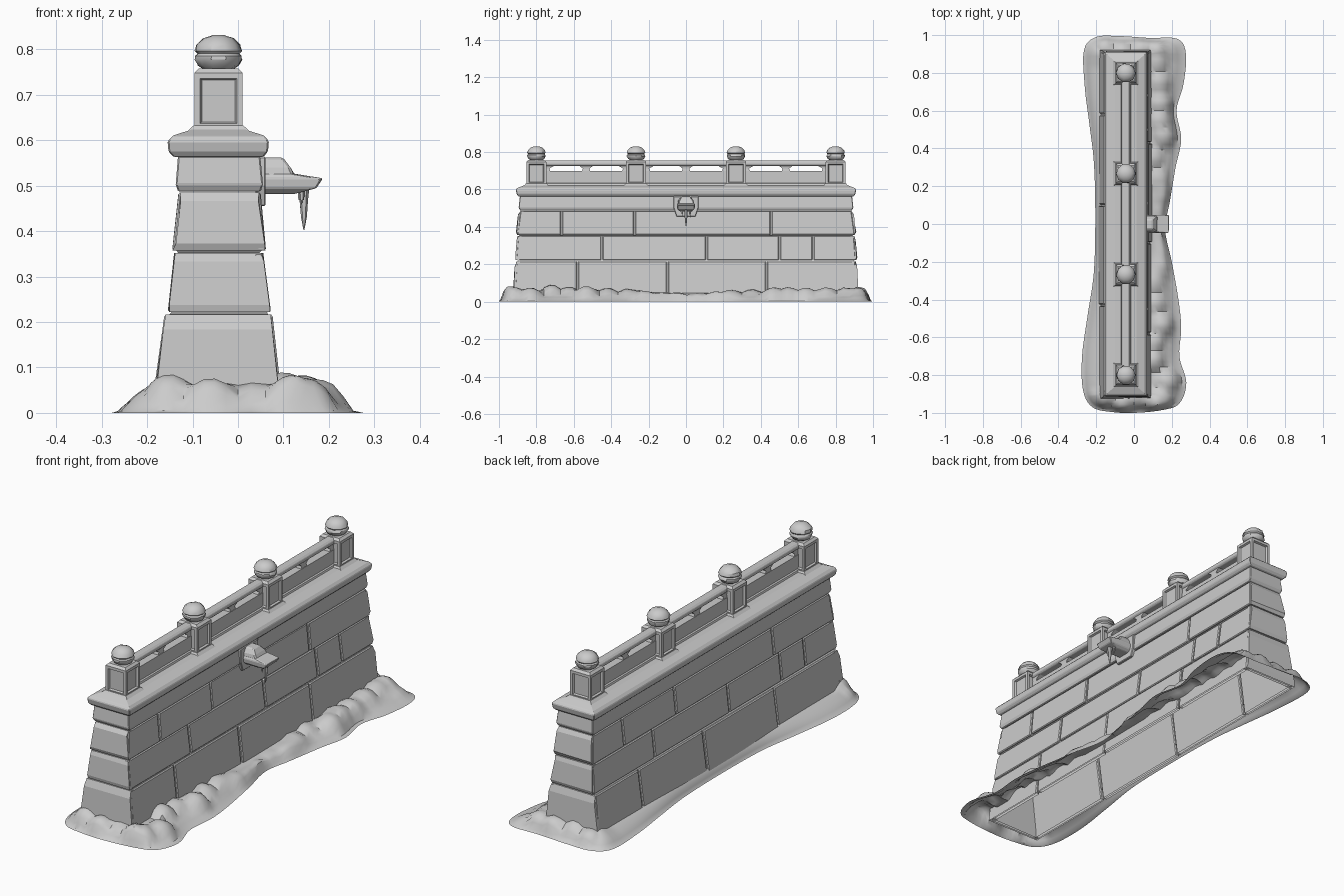
import bpy, bmesh, math, random
from mathutils import Vector

random.seed(4)
cube = bpy.data.objects.get("Cube")
if cube:
    bpy.data.objects.remove(cube)

stone = bpy.data.materials.new("pale_stone")
stone.use_nodes = True
stone.diffuse_color = (0.6, 0.6, 0.6, 1)
stone.node_tree.nodes["Principled BSDF"].inputs["Base Color"].default_value = (0.6, 0.6, 0.6, 1)

AXIS = -0.043      # centre line of the wall in x


def finish(name, bm, bevel=0.0, smooth=False):
    bmesh.ops.recalc_face_normals(bm, faces=bm.faces)
    mesh = bpy.data.meshes.new(name)
    bm.to_mesh(mesh)
    bm.free()
    mesh.materials.append(stone)
    obj = bpy.data.objects.new(name, mesh)
    bpy.context.collection.objects.link(obj)
    if bevel:
        mod = obj.modifiers.new("worn_edges", 'BEVEL')
        mod.width = bevel
        mod.segments = 1
    if smooth:
        bpy.ops.object.select_all(action='DESELECT')
        obj.select_set(True)
        bpy.context.view_layer.objects.active = obj
        bpy.ops.object.shade_smooth_by_angle(angle=math.radians(35))
    return obj


def loft(rings, bottom=True, jitter=0.0):
    """Stack of rectangles (x0, x1, y0, y1, z) joined into a solid."""
    bm = bmesh.new()
    loops = []
    for x0, x1, y0, y1, z in rings:
        corners = ((x0, y0), (x1, y0), (x1, y1), (x0, y1))
        loops.append([bm.verts.new((x + random.uniform(-jitter, jitter),
                                    y + random.uniform(-jitter, jitter), z))
                      for x, y in corners])
    for a, b in zip(loops, loops[1:]):
        for i in range(4):
            j = (i + 1) % 4
            bm.faces.new((a[i], a[j], b[j], b[i]))
    bm.faces.new(loops[-1])
    if bottom:
        bm.faces.new(loops[0][::-1])
    return bm


def box(cx, cy, hx, hy, z):
    return (cx - hx, cx + hx, cy - hy, cy + hy, z)


def lathe(profile, centre, sides, wobble=0.0):
    bm = bmesh.new()
    loops = []
    for r, z in profile:
        ring = []
        for i in range(sides):
            a = math.tau * i / sides
            k = r * (1 + random.uniform(-wobble, wobble))
            ring.append(bm.verts.new((centre[0] + k * math.cos(a), centre[1] + k * math.sin(a), z)))
        loops.append(ring)
    for a, b in zip(loops, loops[1:]):
        for i in range(sides):
            j = (i + 1) % sides
            bm.faces.new((a[i], a[j], b[j], b[i]))
    bm.faces.new(loops[-1])
    bm.faces.new(loops[0][::-1])
    return bm


# Courses: low and high rectangle as (left, right, half length, z), then joints
courses = [
    ((-0.19, 0.098, 0.918, 0.0), (-0.16, 0.074, 0.905, 0.216), (-0.58, -0.1, 0.43)),
    ((-0.154, 0.072, 0.908, 0.222), (-0.14, 0.055, 0.898, 0.352), (-0.45, 0.11, 0.5, 0.68)),
    ((-0.143, 0.06, 0.902, 0.357), (-0.129, 0.048, 0.885, 0.485), (-0.665, -0.275, 0.455)),
]

# Recessed core behind the joints, open underneath
inset = 0.008
core = [(l + inset, r - inset, inset - h, h - inset, z) for c in courses for l, r, h, z in c[:2]]
finish("wall_core", loft(core, bottom=False))

# Stone blocks on the two long sides and the two ends
GAP, DEPTH = 0.004, 0.02
for n, (low, high, joints) in enumerate(courses, 1):
    for side in (1, -1):
        cuts = [-1.0] + [side * j for j in joints][::side] + [1.0]
        for k, (a, b) in enumerate(zip(cuts, cuts[1:]), 1):
            shift = random.uniform(-0.002, 0.002)
            rings = []
            for l, r, h, z in (low, high):
                outer = (r if side > 0 else l) + shift
                inner = outer - side * DEPTH
                rings.append((min(outer, inner), max(outer, inner),
                              max(a + GAP, -h), min(b - GAP, h), z))
            label = "left" if side > 0 else "right"
            finish(f"{label}_block_{n}_{k}", loft(rings, bottom=n > 1), 0.004)
        # end block with a slightly bulging face
        rings = []
        for t in (0, 0.12, 0.85, 1):
            l, r, h, z = (p + (q - p) * t for p, q in zip(low, high))
            out = h + (0.008 if 0 < t < 1 else 0)
            ys = sorted((side * out, side * (h - DEPTH)))
            rings.append((l + 0.002, r - 0.002, ys[0], ys[1], z))
        finish(f"{'back' if side > 0 else 'front'}_end_block_{n}",
               loft(rings, bottom=n > 1, jitter=0.003))

# Frieze and projecting coping
finish("frieze", loft([(-0.132, 0.05, -0.886, 0.886, 0.487), (-0.137, 0.055, -0.895, 0.895, 0.503),
                       (-0.132, 0.049, -0.888, 0.888, 0.565)]), 0.003)
finish("coping", loft([(-0.142, 0.056, -0.896, 0.896, 0.563), (-0.153, 0.066, -0.905, 0.905, 0.575),
                       (-0.155, 0.068, -0.91, 0.91, 0.598), (-0.143, 0.057, -0.9, 0.9, 0.61),
                       (-0.1, 0.014, -0.86, 0.86, 0.624)]), 0.003)

# Piers with recessed panels, sloped footings and ball finials
piers = (-0.8, -0.267, 0.267, 0.8)
ball = [(0.026, 0.752), (0.044, 0.764), (0.051, 0.777), (0.05, 0.785), (0.045, 0.79),
        (0.051, 0.796), (0.047, 0.81), (0.033, 0.824), (0.012, 0.831)]
for i, y in enumerate(piers, 1):
    finish(f"pier_footing_{i}", loft([box(AXIS, y, 0.082, 0.074, 0.607), box(AXIS, y, 0.055, 0.056, 0.632)]))
    bm = loft([box(AXIS, y, 0.053, 0.053, 0.624), box(AXIS, y, 0.053, 0.053, 0.748),
               box(AXIS, y, 0.043, 0.043, 0.758)])
    bmesh.ops.recalc_face_normals(bm, faces=bm.faces)
    sides = [f for f in bm.faces if abs(f.normal.z) < 0.1]
    bmesh.ops.inset_individual(bm, faces=sides, thickness=0.018, depth=0)
    bmesh.ops.inset_individual(bm, faces=sides, thickness=0.005, depth=-0.009)
    finish(f"pier_{i}", bm)
    finish(f"ball_finial_{i}", lathe(ball, (AXIS, y), 10, 0.04), smooth=True)

# Balustrade bays: low panel, handrail, and small supports between them
for i, (a, b) in enumerate(zip(piers, piers[1:]), 1):
    mid, half = (a + b) / 2, (b - a) / 2 - 0.045
    finish(f"panel_{i}", loft([box(AXIS, mid, 0.03, half, 0.615), box(AXIS, mid, 0.024, half, 0.632),
                               box(AXIS, mid, 0.018, half, 0.636), box(AXIS, mid, 0.018, half, 0.7)]))
    finish(f"handrail_{i}", loft([box(AXIS, mid, 0.016, half, 0.726), box(AXIS, mid, 0.023, half, 0.733),
                                  box(AXIS, mid, 0.023, half, 0.747), box(AXIS, mid, 0.013, half, 0.756)]), 0.002)
    for k, (pos, wide) in enumerate(((mid - half, 0.03), (mid, 0.022), (mid + half, 0.03)), 1):
        finish(f"rail_support_{i}_{k}", loft([box(AXIS, pos, 0.016, wide, 0.698),
                                              box(AXIS, pos, 0.014, wide * 0.8, 0.712),
                                              box(AXIS, pos, 0.016, wide * 1.9, 0.73)]))

# Water spout with a back plate, snow cover and icicle
finish("spout_plate", loft([box(0.05, 0, 0.011, 0.05, 0.455), box(0.05, 0, 0.011, 0.066, 0.5),
                            box(0.05, 0, 0.011, 0.066, 0.564)]), 0.003)
finish("spout_trough", loft([(0.05, 0.125, -0.03, 0.03, 0.482), (0.05, 0.172, -0.044, 0.044, 0.494),
                             (0.05, 0.184, -0.05, 0.05, 0.516), (0.05, 0.12, -0.042, 0.042, 0.527)],
                            jitter=0.003), 0.003)
finish("spout_snow", loft([(0.05, 0.125, -0.046, 0.046, 0.518), (0.05, 0.118, -0.04, 0.04, 0.54),
                           (0.05, 0.1, -0.024, 0.024, 0.562)], jitter=0.004), 0.005)
for i, (x, y, r, tip) in enumerate(((0.145, 0.0, 0.012, 0.402), (0.138, 0.022, 0.007, 0.45),
                                    (0.14, -0.02, 0.007, 0.458)), 1):
    finish(f"icicle_{i}", lathe([(0.001, tip), (r * 0.55, tip + 0.03), (r * 0.75, 0.468), (r, 0.495)], (x, y), 6))

# Snow bank: wavy outline drawn in to the wall, raised by rounded lumps
outline = [Vector(p) for p in (
    (0.0, -1), (0.15, -0.985), (0.24, -0.95), (0.277, -0.84), (0.24, -0.7), (0.25, -0.55), (0.235, -0.4),
    (0.2, -0.2), (0.165, -0.03), (0.19, 0.12), (0.22, 0.3), (0.25, 0.45), (0.225, 0.6), (0.262, 0.74),
    (0.275, 0.9), (0.23, 0.98), (0.08, 0.985), (-0.08, 0.995), (-0.2, 0.99), (-0.265, 0.92), (-0.26, 0.72),
    (-0.235, 0.52), (-0.212, 0.32), (-0.205, 0.05), (-0.212, -0.25), (-0.245, -0.48), (-0.275, -0.7),
    (-0.27, -0.88), (-0.22, -0.97), (-0.12, -0.995))]
STEPS, RINGS = 5, 9
edge = []
for i in range(len(outline)):
    p0, p1, p2, p3 = (outline[(i + d) % len(outline)] for d in (-1, 0, 1, 2))
    for s in range(STEPS):
        t = s / STEPS
        edge.append(0.5 * (2 * p1 + (p2 - p0) * t + (2 * p0 - 5 * p1 + 4 * p2 - p3) * t * t
                           + (3 * p1 - p0 - 3 * p2 + p3) * t ** 3))


def wall_point(p):
    return Vector((min(max(p.x, -0.166), 0.074), min(max(p.y, -0.898), 0.898)))


lumps = []
y = -0.92
while y < 0.95:
    big = 0.55 + 0.45 * min(1, abs(y) / 0.6)
    lumps.append((Vector((0.09 + 0.09 * big * random.random(), y)), 0.075, 0.092 * big * random.uniform(0.8, 1)))
    y += random.uniform(0.07, 0.12)
for x in (-0.15, -0.06, 0.04, 0.12):
    for end in (-1, 1):
        lumps.append((Vector((x, end * random.uniform(0.91, 0.94))), 0.065, random.uniform(0.06, 0.088)))

bm = bmesh.new()
grid = []
for ring in range(RINGS + 1):
    t = ring / RINGS
    row = []
    for p in edge:
        q = p.lerp(wall_point(p), t)
        z = (0.065 if abs(q.y) > 0.88 else 0.05) * math.sin(t * math.pi / 2)
        for c, radius, height in lumps:
            d = (q - c).length / radius
            if d < 1:
                z = max(z, height * math.sqrt(1 - d * d))
        row.append(bm.verts.new((q.x, q.y, z * min(1, t * 4))))
    grid.append(row)
for a, b in zip(grid, grid[1:]):
    for i in range(len(edge)):
        j = (i + 1) % len(edge)
        bm.faces.new((a[i], a[j], b[j], b[i]))
bmesh.ops.remove_doubles(bm, verts=bm.verts, dist=0.0015)
finish("snow_bank", bm, smooth=True)
